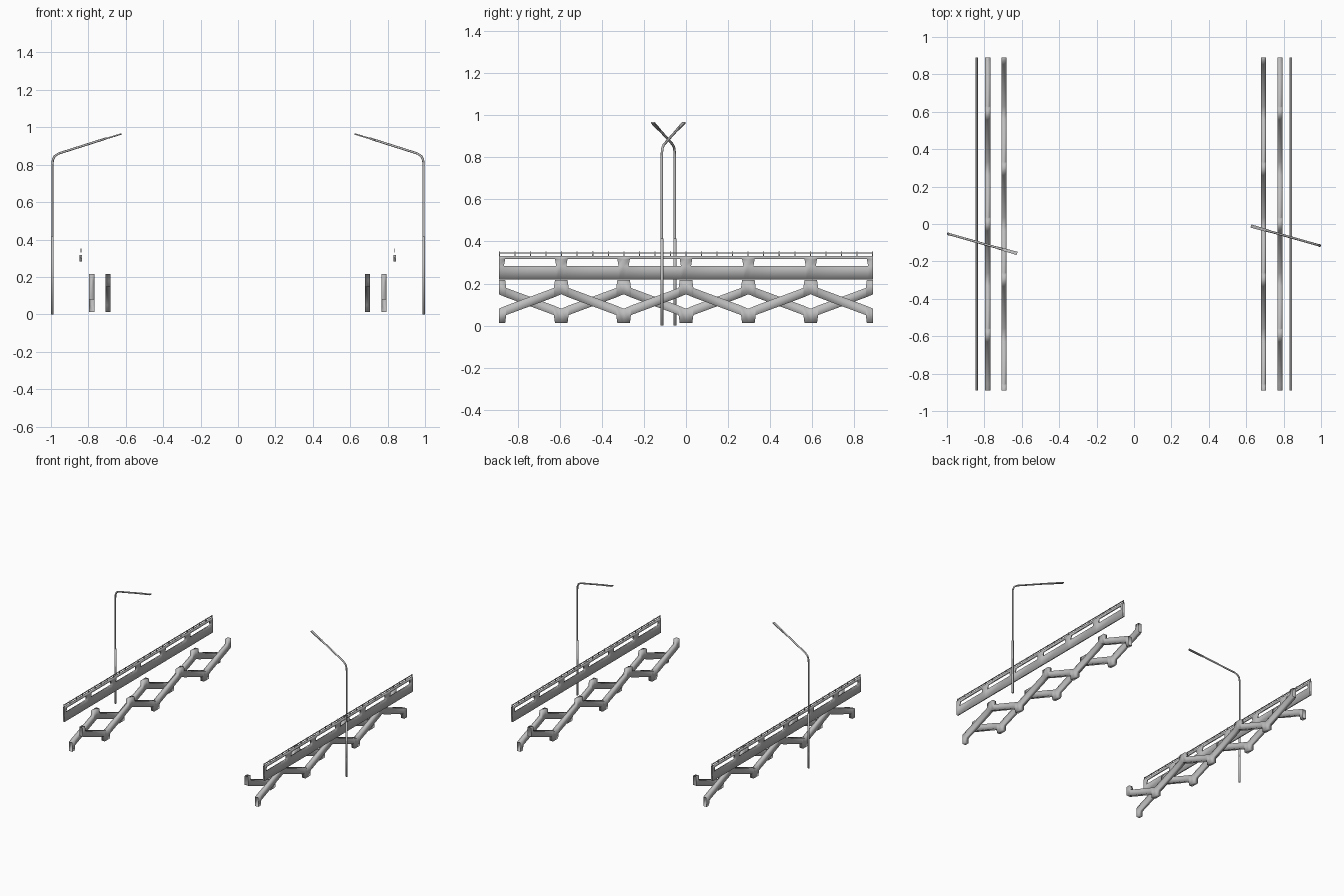
import bpy, bmesh, math
from mathutils import Vector

cube = bpy.data.objects.get("Cube")
if cube:
    bpy.data.objects.remove(cube)

grey = bpy.data.materials.new("concrete_grey")
grey.use_nodes = True
COLOUR = (0.52, 0.52, 0.52, 1)
grey.diffuse_color = COLOUR
grey.node_tree.nodes["Principled BSDF"].inputs["Base Color"].default_value = COLOUR

HALF = 0.89             # half length of the bridge
BAYS = 6
BAY = 2 * HALF / BAYS


def add_object(name, bm, smooth=True):
    bmesh.ops.recalc_face_normals(bm, faces=bm.faces)
    mesh = bpy.data.meshes.new(name)
    bm.to_mesh(mesh)
    bm.free()
    mesh.materials.append(grey)
    for p in mesh.polygons:
        p.use_smooth = smooth
    ob = bpy.data.objects.new(name, mesh)
    bpy.context.collection.objects.link(ob)
    return ob


def thick_sheet(name, polys, x, width):
    """Side outlines in (y, z) given thickness along x, open at both bridge ends."""
    bm = bmesh.new()
    verts = {}

    def vert(p, side):
        key = (round(p[0], 4), round(p[1], 4), side)
        if key not in verts:
            verts[key] = bm.verts.new((x + side * width / 2, key[0], key[1]))
        return verts[key]

    for poly in polys:
        for side in (-1, 1):
            bm.faces.new([vert(p, side) for p in (poly if side > 0 else poly[::-1])])
    rims = [e for e in bm.edges if e.is_boundary and e.verts[0].co.x > x]
    for e in rims:
        a, b = e.verts
        if min(abs(a.co.y), abs(b.co.y)) > HALF - 0.001:
            continue
        pa, pb = (a.co.y, a.co.z), (b.co.y, b.co.z)
        bm.faces.new([a, b, vert(pb, -1), vert(pa, -1)])
    return add_object(name, bm)


# One rising brace, from the middle of a low node to the middle of a high node
FOOT, NODE, MID = 0.03, 0.035, 0.229
low = [(0, 0.012), (FOOT, 0.012), (NODE, 0.05), (NODE, 0.095), (0, 0.08)]
high = [(BAY - y, MID - z) for y, z in low]
brace = [low, [low[2], high[3], high[2], low[3]], high]


def zigzag(start_low):
    polys = []
    for k in range(BAYS):
        rising = (k % 2 == 0) == start_low
        for poly in brace:
            if rising:
                polys.append([(-HALF + k * BAY + y, z) for y, z in poly])
            else:
                polys.append([(-HALF + (k + 1) * BAY - y, z) for y, z in poly[::-1]])
    return polys


def barrier():
    # Solid lower band, slotted openings between posts, and a top band
    rows = [(0.22, 0.024), (0.283, 0.024), (0.317, 0.03), (0.331, 0.03)]
    polys = []
    for k in range(BAYS):
        y0 = -HALF + k * BAY
        for r in range(3):
            (z0, p0), (z1, p1) = rows[r], rows[r + 1]
            a, b = (0, p0, BAY - p0, BAY), (0, p1, BAY - p1, BAY)
            for c in range(3):
                if r == 1 and c == 1:
                    continue
                polys.append([(y0 + a[c], z0), (y0 + a[c + 1], z0),
                              (y0 + b[c + 1], z1), (y0 + b[c], z1)])
    return polys


def handrail(name, x):
    # Slim rail carried on evenly spaced short posts
    bm = bmesh.new()

    def box(centre, size):
        geo = bmesh.ops.create_cube(bm, size=1)
        bmesh.ops.scale(bm, vec=size, verts=geo["verts"])
        bmesh.ops.translate(bm, vec=centre, verts=geo["verts"])

    box((x, 0, 0.346), (0.005, 2 * HALF, 0.005))
    count = 24
    for i in range(count + 1):
        box((x, (i / count - 0.5) * 2 * (HALF - 0.003), 0.341), (0.005, 0.005, 0.021))
    add_object(name, bm, False)


def street_lamp(side, x, y, heading):
    # Thicker lower sleeve
    bm = bmesh.new()
    bmesh.ops.create_cone(bm, cap_ends=True, segments=12, radius1=0.0075,
                          radius2=0.0075, depth=0.415)
    bmesh.ops.translate(bm, vec=(0, 0, 0.2075), verts=bm.verts)
    base = add_object(side + "_lamp_base", bm)
    # Upright that bends into a sloping arm
    path = [(0, 0.4), (0, 0.8), (0.003, 0.826), (0.013, 0.846), (0.035, 0.86), (0.3, 0.941)]
    curve = bpy.data.curves.new(side + "_lamp_pole", "CURVE")
    curve.dimensions = "3D"
    curve.bevel_depth = 0.006
    curve.bevel_resolution = 2
    curve.use_fill_caps = True
    spline = curve.splines.new("POLY")
    spline.points.add(len(path) - 1)
    for point, (r, z) in zip(spline.points, path):
        point.co = (r, 0, z, 1)
    curve.materials.append(grey)
    pole = bpy.data.objects.new(side + "_lamp_pole", curve)
    bpy.context.collection.objects.link(pole)
    # Flat lamp head, widening towards its tip
    bm = bmesh.new()
    bmesh.ops.create_cube(bm, size=1)
    for v in bm.verts:
        tip = v.co.x > 0
        r, z = (0.382, 0.964) if tip else (0.27, 0.931)
        v.co = Vector((r, v.co.y * (0.018 if tip else 0.014), z + v.co.z * 0.007))
    head = add_object(side + "_lamp_head", bm, False)
    for ob in (base, pole, head):
        ob.location = (x, y, 0)
        ob.rotation_euler.z = heading


# Bridge sides: two opposed zigzag trusses, a barrier and a handrail each
for side, sign, shift in (("right", -1, 0.002), ("left", 1, -0.004)):
    thick_sheet(side + "_outer_truss", zigzag(True), sign * 0.784 + shift, 0.028)
    thick_sheet(side + "_inner_truss", zigzag(False), sign * 0.697 + shift, 0.028)
    thick_sheet(side + "_barrier", barrier(), sign * 0.842 + shift, 0.013)
    handrail(side + "_handrail", sign * 0.842 + shift)

ARM = math.atan2(-0.103, 0.363)
street_lamp("right", -0.9925, -0.053, ARM)
street_lamp("left", 0.9925, -0.115, ARM + math.pi)
